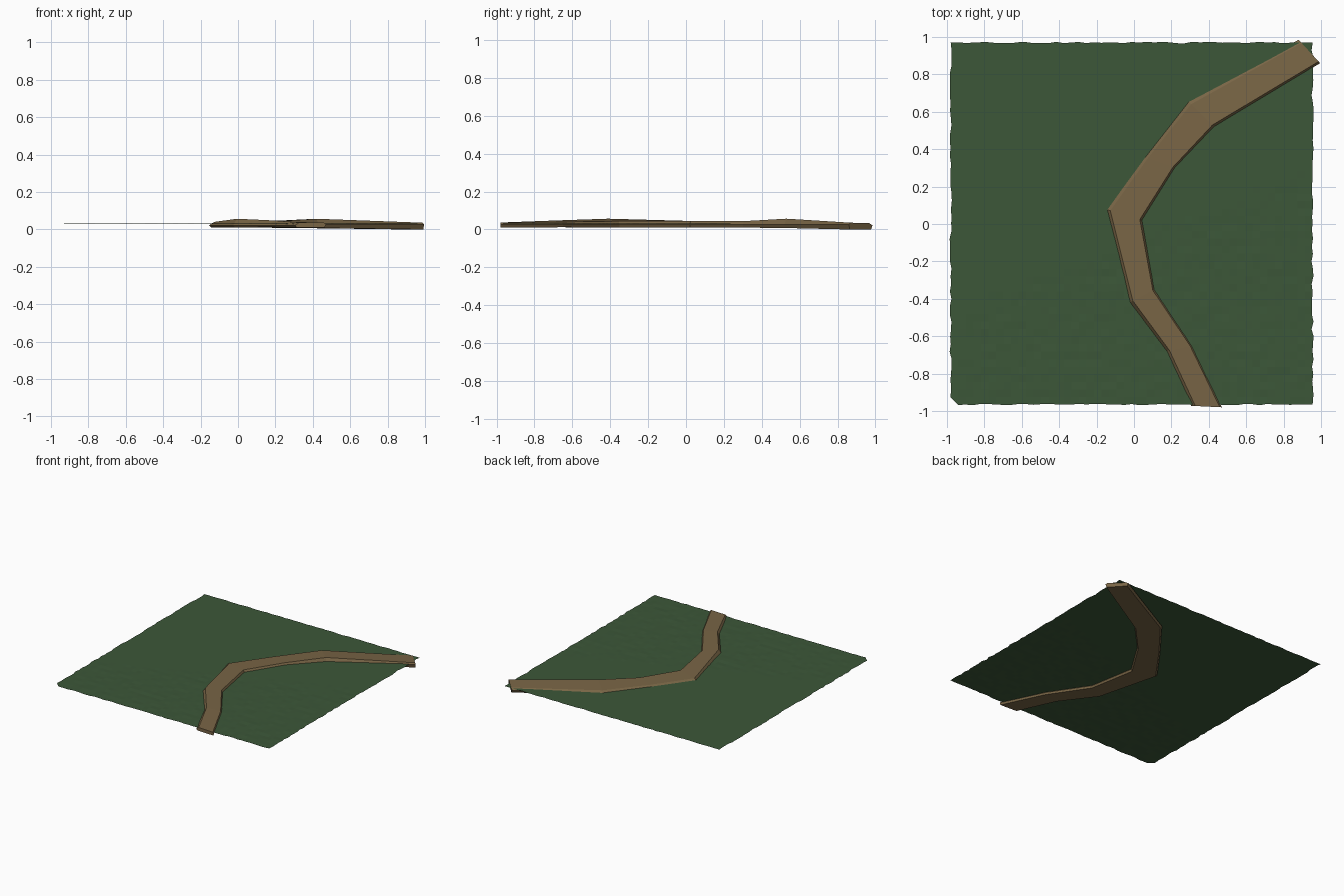
import bpy, bmesh, random
from mathutils import Vector

if "Cube" in bpy.data.objects:
    bpy.data.objects.remove(bpy.data.objects["Cube"])

random.seed(4)

def material(name, color):
    m = bpy.data.materials.new(name)
    m.diffuse_color = color
    m.use_nodes = True
    m.node_tree.nodes["Principled BSDF"].inputs["Base Color"].default_value = m.diffuse_color
    return m

def finish(bm, name, mat):
    bmesh.ops.recalc_face_normals(bm, faces=bm.faces)
    me = bpy.data.meshes.new(name)
    bm.to_mesh(me)
    bm.free()
    ob = bpy.data.objects.new(name, me)
    bpy.context.collection.objects.link(ob)
    me.materials.append(mat)
    return ob

grass = material("grass", (0.045, 0.095, 0.04, 1))
dirt = material("dirt", (0.19, 0.13, 0.06, 1))

# Ground: thin grass sheet with faint bumps, ragged rim and one clipped corner
X0, X1, Y0, Y1, N = -0.98, 0.955, -0.965, 0.97, 48
bm = bmesh.new()
grid = []
for j in range(N + 1):
    row = []
    for i in range(N + 1):
        x = X0 + (X1 - X0) * i / N
        y = Y0 + (Y1 - Y0) * j / N
        rough = x > -0.9 and y < -0.1 + 0.4 * x
        z = 0.03 + (random.uniform(-0.0015, 0.0015) if rough else 0)
        if i in (0, N) and 0 < j < N:
            x += random.uniform(-0.006, 0.006)
        if j in (0, N) and 0 < i < N:
            y += random.uniform(-0.004, 0.004)
        row.append(bm.verts.new((x, y, z)))
    grid.append(row)
for j in range(N):
    for i in range(N):
        quad = [grid[j][i], grid[j][i + 1], grid[j + 1][i + 1], grid[j + 1][i]]
        bm.faces.new(quad[1:] if i == j == 0 else quad)
bmesh.ops.delete(bm, geom=[grid[0][0]], context='VERTS')
ground = finish(bm, "ground", grass)
if ground.data.polygons[0].normal.z < 0:
    ground.data.flip_normals()

# Path: bevelled slab; stations give left x, y, top z, right x, y, top z, bottom z
stations = [
    (0.305, -0.972, 0.037, 0.47, -0.98, 0.036, 0.010),
    (0.17, -0.68, 0.048, 0.31, -0.65, 0.040, 0.012),
    (-0.025, -0.42, 0.057, 0.11, -0.35, 0.044, 0.011),
    (-0.155, 0.08, 0.040, 0.045, 0.02, 0.045, 0.011),
    (0.05, 0.36, 0.040, 0.22, 0.30, 0.044, 0.010),
    (0.285, 0.66, 0.043, 0.43, 0.52, 0.057, 0.008),
    (0.88, 0.985, 0.033, 0.995, 0.86, 0.036, 0.003),
]
bm = bmesh.new()
rings = []
for lx, ly, lz, rx, ry, rz, b in stations:
    L, R = Vector((lx, ly, 0)), Vector((rx, ry, 0))
    section = [(0, 0.022), (0.14, lz), (0.93, rz), (1, 0.026), (0.96, b), (0.06, b)]
    rings.append([bm.verts.new(L.lerp(R, t) + Vector((0, 0, z))) for t, z in section])
for a, b in zip(rings, rings[1:]):
    for k in range(6):
        n = (k + 1) % 6
        bm.faces.new((a[k], a[n], b[n], b[k]))
bm.faces.new(rings[0])
bm.faces.new(rings[-1])
finish(bm, "dirt_path", dirt)
# Lowest point rests on z = 0
low = min(v.co.z for v in bpy.data.objects["dirt_path"].data.vertices)
for v in bpy.data.objects["dirt_path"].data.vertices:
    if v.co.z == low:
        v.co.z = 0.0
